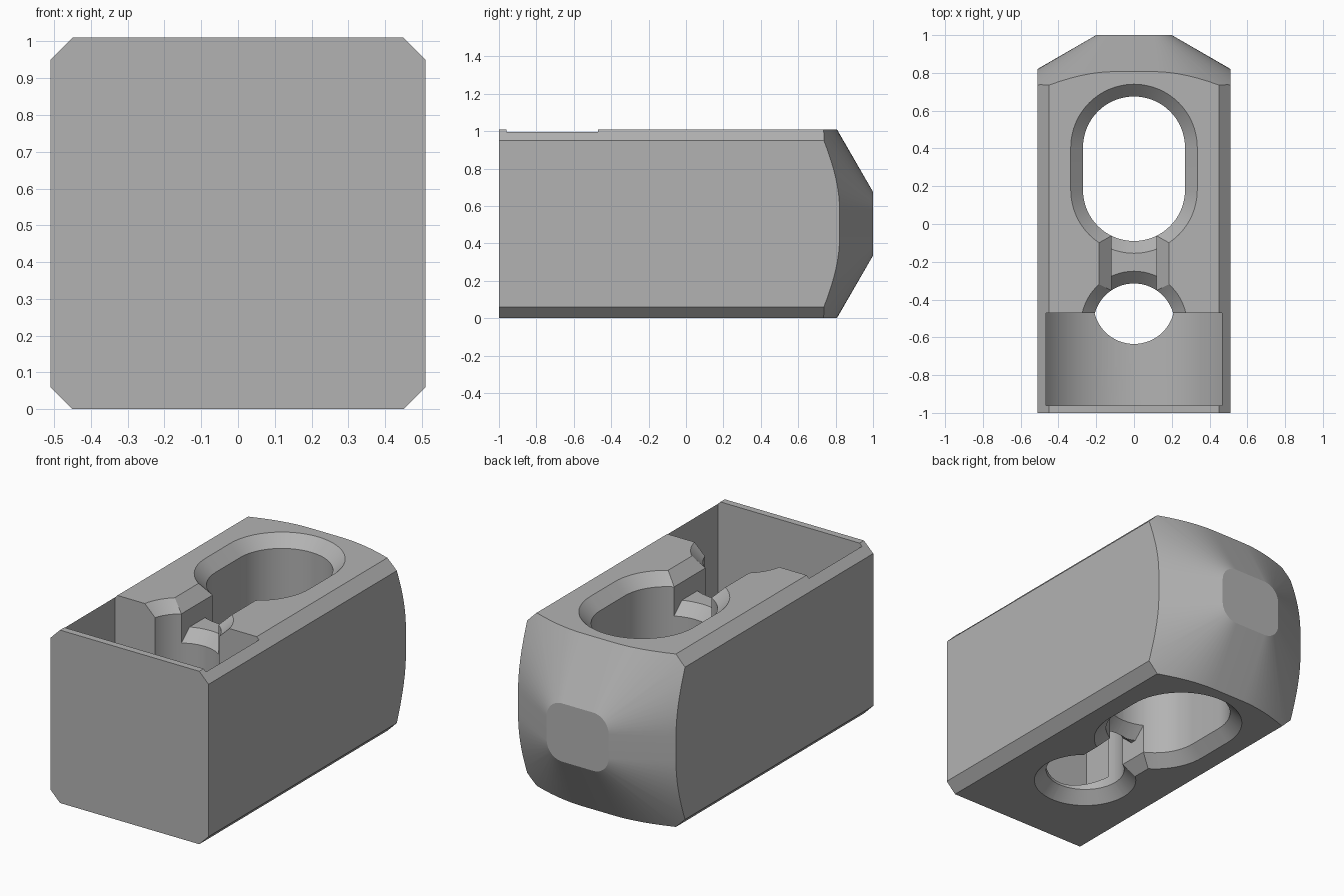
import bpy, bmesh, math

cube = bpy.data.objects.get("Cube")
if cube:
    bpy.data.objects.remove(cube, do_unlink=True)

TOP, MID, BEVEL = 1.01, 0.505, 0.065

grey = bpy.data.materials.new("plain_grey")
grey.use_nodes = True
grey.diffuse_color = (0.45, 0.45, 0.45, 1)
grey.node_tree.nodes["Principled BSDF"].inputs["Base Color"].default_value = grey.diffuse_color


def loft(name, rings):
    """Closed solid through rings that share one point count."""
    bm = bmesh.new()
    loops = [[bm.verts.new(p) for p in ring] for ring in rings]
    n = len(loops[0])
    for a, b in zip(loops, loops[1:]):
        for i in range(n):
            j = (i + 1) % n
            bm.faces.new((a[i], a[j], b[j], b[i]))
    bm.faces.new(loops[0][::-1])
    bm.faces.new(loops[-1])
    bmesh.ops.recalc_face_normals(bm, faces=bm.faces)
    mesh = bpy.data.meshes.new(name)
    bm.to_mesh(mesh)
    bm.free()
    mesh.materials.append(grey)
    obj = bpy.data.objects.new(name, mesh)
    bpy.context.collection.objects.link(obj)
    return obj


def rounded(hx, hy, r, cy=0, seg=16):
    """Rounded rectangle outline; a full radius gives a circle or stadium."""
    pts = []
    for k, (sx, sy) in enumerate(((1, 1), (-1, 1), (-1, -1), (1, -1))):
        for i in range(seg + 1):
            a = math.pi / 2 * (k + i / seg)
            pts.append((sx * (hx - r + 1e-4) + r * math.cos(a),
                        cy + sy * (hy - r + 1e-4) + r * math.sin(a)))
    return pts


def hole_cutter(name, hx, hy, r, cy, low, high, flare_low=True, flare_high=True):
    """Vertical cutter whose ends flare to leave a chamfer at low and high."""
    over = 0.1
    levels = [(low - over, over + BEVEL), (low + BEVEL, 0)] if flare_low else [(low, 0)]
    levels += [(high - BEVEL, 0), (high + over, over + BEVEL)] if flare_high else [(high, 0)]
    return loft(name, [[(x, y, z) for x, y in rounded(hx + d, hy + d, r + d, cy)]
                       for z, d in levels])


def boolean(target, cutter, operation="DIFFERENCE"):
    mod = target.modifiers.new("cut", "BOOLEAN")
    mod.operation, mod.object, mod.solver = operation, cutter, "EXACT"
    bpy.context.view_layer.objects.active = target
    bpy.ops.object.modifier_apply(modifier=mod.name)
    bpy.data.objects.remove(cutter, do_unlink=True)


def cut_openings(obj, low, high):
    """Long slot plus the two offset halves of the small hole."""
    boolean(obj, hole_cutter("slot", 0.27, 0.3825, 0.27, 0.2925, low, high))
    boolean(obj, hole_cutter("upper_hole", 0.215, 0.215, 0.215, -0.53,
                             MID, high, flare_low=False))
    boolean(obj, hole_cutter("lower_hole", 0.215, 0.215, 0.215, -0.42,
                             low, MID + 0.001, flare_high=False))


# Body: bar with chamfered long edges
w, c = 0.51, 0.06
half = [(w, c), (w, TOP - c), (w - c, TOP)]
section = half + [(-x, z) for x, z in half[::-1]] + [(c - w, 0), (w - c, 0)]
section.insert(5, (-w, c)) if (-w, c) not in section else None
body = loft("body", [[(x, y, z) for x, z in section] for y in (-1, 1)])

# Tapered back end
nose_rings = []
for y, d in ((-1.2, 0.8), (1 - 0.8 * 0.577, 0.8), (1, 0)):
    nose_rings.append([(x, y, z) for x, z in rounded(0.2 + d, 0.17 + d, 0.1 + d, MID)])
boolean(body, loft("nose_form", nose_rings), "INTERSECT")

# Front pocket with a curved floor
px, radius, floor = 0.465, 0.55, 0.08
edge = math.asin(px / radius)
arc = [-edge + 2 * edge * i / 32 for i in range(33)]
pocket = [(radius * math.sin(a), floor + radius * (1 - math.cos(a))) for a in arc]
pocket += [(px, TOP + 0.1), (-px, TOP + 0.1)]
boolean(body, loft("pocket", [[(x, y, z) for x, z in pocket] for y in (-0.96, -0.47)]))

# Openings and the neck joining them
cut_openings(body, 0, TOP)
neck_rings = []
for z, d in ((-0.1, 0.165), (BEVEL, 0), (TOP - BEVEL, 0), (TOP + 0.1, 0.165)):
    x = 0.12 + d
    neck_rings.append([(x, -0.42, z), (x, 0.0, z), (-x, 0.0, z), (-x, -0.42, z)])
boolean(body, loft("neck", neck_rings))

# Bridge across the neck
low, high, x = 0.17, 0.84, 0.122
bridge = loft("bridge", [[(x, -0.44, z), (x, 0.05, z), (-x, 0.05, z), (-x, -0.44, z)]
                         for z in (low, high)])
cut_openings(bridge, low, high)

# Smooth curves, sharp edges
for obj in (body, bridge):
    bpy.ops.object.select_all(action="DESELECT")
    obj.select_set(True)
    bpy.context.view_layer.objects.active = obj
    bpy.ops.object.shade_smooth_by_angle(angle=math.radians(25))
